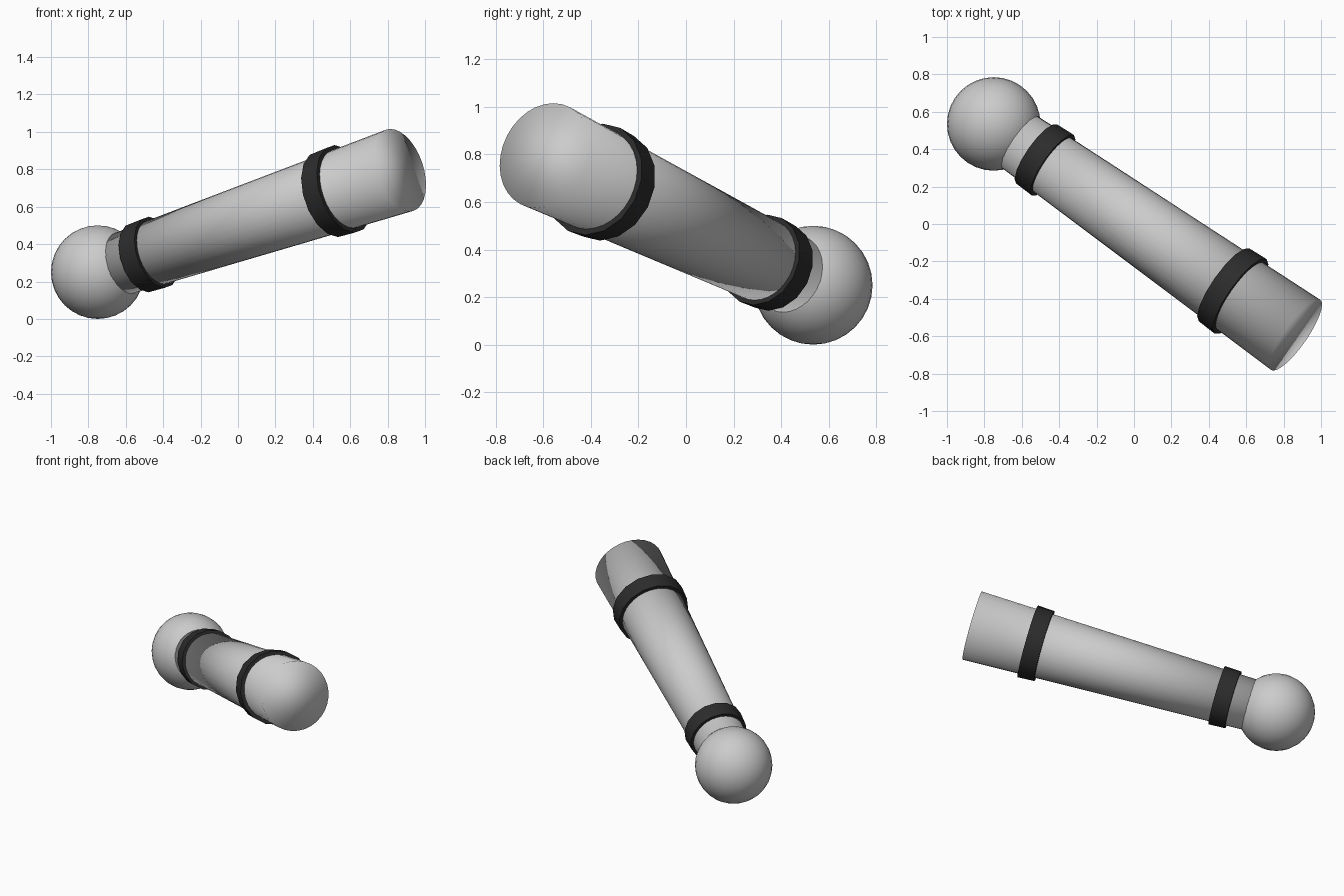
import bpy, math
from mathutils import Vector

if "Cube" in bpy.data.objects:
    bpy.data.objects.remove(bpy.data.objects["Cube"])

BALL = Vector((-0.75, 0.535, 0.25))
END = Vector((0.865, -0.593, 0.795))
AXIS = (END - BALL).normalized()
LENGTH = (END - BALL).length
ROT = AXIS.to_track_quat('Z', 'Y').to_euler()

dark = bpy.data.materials.new("dark_band")
dark.diffuse_color = (0.025, 0.025, 0.025, 1)
dark.use_nodes = True
dark.node_tree.nodes["Principled BSDF"].inputs["Base Color"].default_value = dark.diffuse_color


def tapered(name, t0, t1, r0, r1, sides):
    """Tapered cylinder between two distances along the shaft axis."""
    bpy.ops.mesh.primitive_cone_add(vertices=sides, radius1=r0, radius2=r1,
                                    depth=t1 - t0, rotation=ROT,
                                    location=BALL + AXIS * (t0 + t1) / 2)
    ob = bpy.context.object
    ob.name = name
    return ob


# round ball at the low end
bpy.ops.mesh.primitive_uv_sphere_add(segments=32, ring_count=16, radius=0.25, location=BALL)
bpy.context.object.name = "ball_end"
bpy.ops.object.shade_smooth()

# tapered shaft, smooth over its flat cap
tapered("shaft", 0.1, LENGTH, 0.166, 0.229, 32)
bpy.ops.object.shade_smooth()

# two dark bands around the shaft
for name, t0, t1, r0, r1 in (("lower_band", 0.29, 0.40, 0.192, 0.197),
                             ("upper_band", 1.56, 1.67, 0.237, 0.243)):
    band = tapered(name, t0, t1, r0, r1, 16)
    band.data.materials.append(dark)
    bpy.ops.object.shade_smooth_by_angle(angle=math.radians(30))
